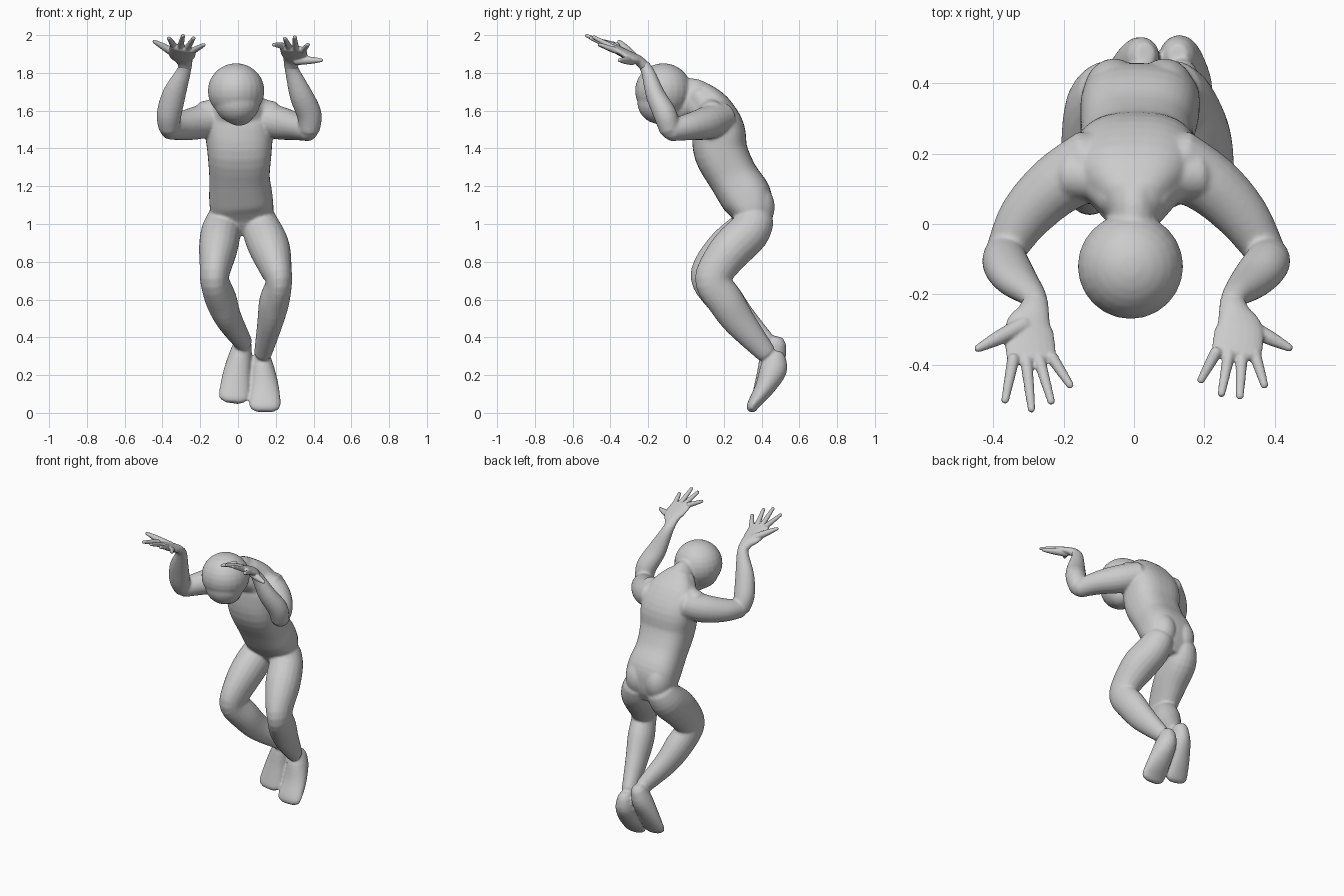
import bpy, bmesh
from mathutils import Vector, Matrix
from math import cos, sin, tau, copysign


def smooth_path(st, steps=4):
    """Catmull-Rom interpolation of the stations."""
    st = [Vector(s) for s in st]
    out = []
    for i in range(len(st) - 1):
        a, b, c, d = st[max(i - 1, 0)], st[i], st[i + 1], st[min(i + 2, len(st) - 1)]
        for k in range(steps):
            t = k / steps
            out.append(0.5 * (2 * b + (c - a) * t + (2 * a - 5 * b + 4 * c - d) * t * t
                              + (3 * b - a - 3 * c + d) * t ** 3))
    return out + [st[-1]]


def tube(bm, stations, side=(1, 0, 0), n=20, power=1.0):
    """Loft ellipses (x, y, z, half width, half depth) along a path, with rounded ends.
    A power under 1 makes the sections boxier."""
    pts = [(Vector(s[:3]), s[3], s[4]) for s in smooth_path(stations)]
    d0 = (pts[0][0] - pts[1][0]).normalized()
    d1 = (pts[-1][0] - pts[-2][0]).normalized()
    p, a, b = pts[0]
    first = (p + d0 * min(a, b) * 0.6, a * 0.6, b * 0.6)
    p, a, b = pts[-1]
    last = (p + d1 * min(a, b) * 0.6, a * 0.6, b * 0.6)
    pts = [first] + pts + [last]
    box = lambda c: copysign(abs(c) ** power, c)
    rings = []
    for i, (p, a, b) in enumerate(pts):
        t = (pts[min(i + 1, len(pts) - 1)][0] - pts[max(i - 1, 0)][0]).normalized()
        u = Vector(side)
        u = (u - t * u.dot(t)).normalized()
        v = t.cross(u)
        rings.append([bm.verts.new(p + u * a * box(cos(tau * k / n)) + v * b * box(sin(tau * k / n)))
                      for k in range(n)])
    for r, q in zip(rings, rings[1:]):
        for k in range(n):
            bm.faces.new((r[k], r[(k + 1) % n], q[(k + 1) % n], q[k]))
    bm.faces.new(rings[0][::-1])
    bm.faces.new(rings[-1])


def ball(bm, centre, radii):
    m = Matrix.Translation(centre) @ Matrix.Diagonal((*radii, 1))
    bmesh.ops.create_uvsphere(bm, u_segments=24, v_segments=14, radius=1, matrix=m)


def finish(bm, name, voxel, smooth):
    """Fuse the overlapping volumes into one smooth skin."""
    bmesh.ops.recalc_face_normals(bm, faces=bm.faces)
    me = bpy.data.meshes.new(name)
    bm.to_mesh(me)
    bm.free()
    ob = bpy.data.objects.new(name, me)
    bpy.context.collection.objects.link(ob)
    r = ob.modifiers.new("fuse", 'REMESH')
    r.mode = 'VOXEL'
    r.voxel_size = voxel
    r.use_smooth_shade = True
    s = ob.modifiers.new("soften", 'SMOOTH')
    s.factor = 0.5
    s.iterations = smooth


body = bmesh.new()

# torso and neck
tube(body, [(0.025, 0.36, 1.00, .14, .085), (0.022, 0.35, 1.06, .165, .11),
            (0.015, 0.32, 1.14, .168, .135), (0.008, 0.25, 1.25, .16, .132),
            (0.008, 0.185, 1.38, .17, .142), (0.005, 0.17, 1.50, .18, .14),
            (0, 0.13, 1.60, .165, .115), (0, 0.055, 1.665, .10, .10)], n=32, power=.78)
tube(body, [(0, 0.10, 1.63, .09, .10), (0, 0.04, 1.66, .075, .11),
            (0, -0.03, 1.655, .07, .11), (0, -0.08, 1.64, .065, .10)])

# buttocks, and the slopes from neck to shoulders
for s in (-1, 1):
    ball(body, (.015 + s * .072, .375, 1.09), (.085, .095, .12))
    tube(body, [(s * .04, .07, 1.67, .06, .065), (s * .10, .125, 1.61, .065, .065),
                (s * .18, .14, 1.58, .07, .07)], side=(0, 1, 0))

# head: skull, face and jaw
ball(body, (-0.01, -0.12, 1.705), (.15, .15, .146))
ball(body, (-0.004, -0.142, 1.645), (.122, .116, .115))
ball(body, (0.005, -0.115, 1.60), (.085, .09, .08))

# legs, each one bending at the knee
tube(body, [(0.105, .37, 1.04, .088, .10), (0.13, .335, .96, .105, .11),
            (0.168, .245, .87, .108, .112), (0.20, .165, .765, .086, .10),
            (0.216, .145, .69, .07, .095), (0.192, .21, .59, .08, .096),
            (0.17, .285, .48, .068, .085), (0.132, .425, .315, .047, .054)])
tube(body, [(-0.07, .37, 1.04, .088, .10), (-0.09, .33, .96, .105, .115),
            (-0.105, .23, .87, .102, .118), (-0.12, .145, .765, .083, .11),
            (-0.124, .13, .70, .076, .10), (-0.09, .205, .60, .083, .096),
            (-0.05, .285, .50, .07, .085), (0.03, .425, .37, .047, .054)])

# feet, toes pointing down
tube(body, [(0.125, .475, .30, .046, .053), (0.13, .463, .23, .064, .072),
            (0.14, .415, .13, .078, .052), (0.142, .36, .05, .084, .034),
            (0.142, .346, .022, .076, .028)])
tube(body, [(0.027, .478, .375, .046, .053), (0.012, .46, .30, .062, .068),
            (-0.008, .425, .20, .074, .052), (-0.022, .385, .10, .08, .034),
            (-0.026, .372, .07, .072, .028)])

# arms: upper arm, then bent forearm
for s, e, m in ((-1, (-.365, -.075, 1.505), (-.337, -.155, 1.69)),
                (1, (.377, -.085, 1.495), (.335, -.16, 1.68))):
    tube(body, [(s * .11, .175, 1.565, .09, .10), (s * .22, .11, 1.535, .088, .088),
                (s * .31, .02, 1.515, .072, .075), (*e, .057, .056)], side=(0, 0, 1))
    tube(body, [(*e, .055, .055), (e[0], -.11, 1.58, .066, .062),
                (*m, .062, .052), (s * .29, -.20, 1.80, .04, .036),
                (s * .278, -.225, 1.845, .034, .028)])
finish(body, "body", 0.008, 6)

# hands: palm plus five fingers running from knuckle to tip (thumb first)
hands = {
    "right_hand": (-1, 0.015, [(-.45, -.357, 1.97), (-.367, -.507, 1.985), (-.29, -.533, 2.0),
                               (-.233, -.51, 1.987), (-.178, -.462, 1.95)]),
    "left_hand": (1, -0.015, [(.448, -.355, 1.867), (.372, -.463, 1.952), (.30, -.495, 1.993),
                              (.247, -.488, 1.985), (.187, -.448, 1.95)]),
}
for name, (s, tilt, tips) in hands.items():
    bm = bmesh.new()
    reach = .385 if s < 0 else .37
    side = (1, 0, s * tilt * 10)
    tube(bm, [(s * .278, -.215, 1.83, .034, .028), (s * .285, -.25, 1.865, .046, .026),
              (s * .298, -.30, 1.89, .07, .024), (s * .29, -reach, 1.93, .072, .018)], side)
    bases = [(.31, -.285, 1.878 + tilt * .8)] + [
        (.342 - .036 * k, -reach + .004 * abs(k - 1), 1.932 + tilt * (1 - k * .6)) for k in range(4)]
    for i, (b, tip) in enumerate(zip(bases, tips)):
        b, t = Vector((s * b[0], b[1], b[2])), Vector(tip)
        w = .026 if i == 0 else .018
        mid = b.lerp(t, .55)
        tube(bm, [(*b, w, w), (*mid, w * .8, w * .75), (*b.lerp(t, .97), .011, .01)],
             side=(0, 1, 0) if i == 0 else (1, 0, 0), n=12)
    finish(bm, name, 0.005, 3)
